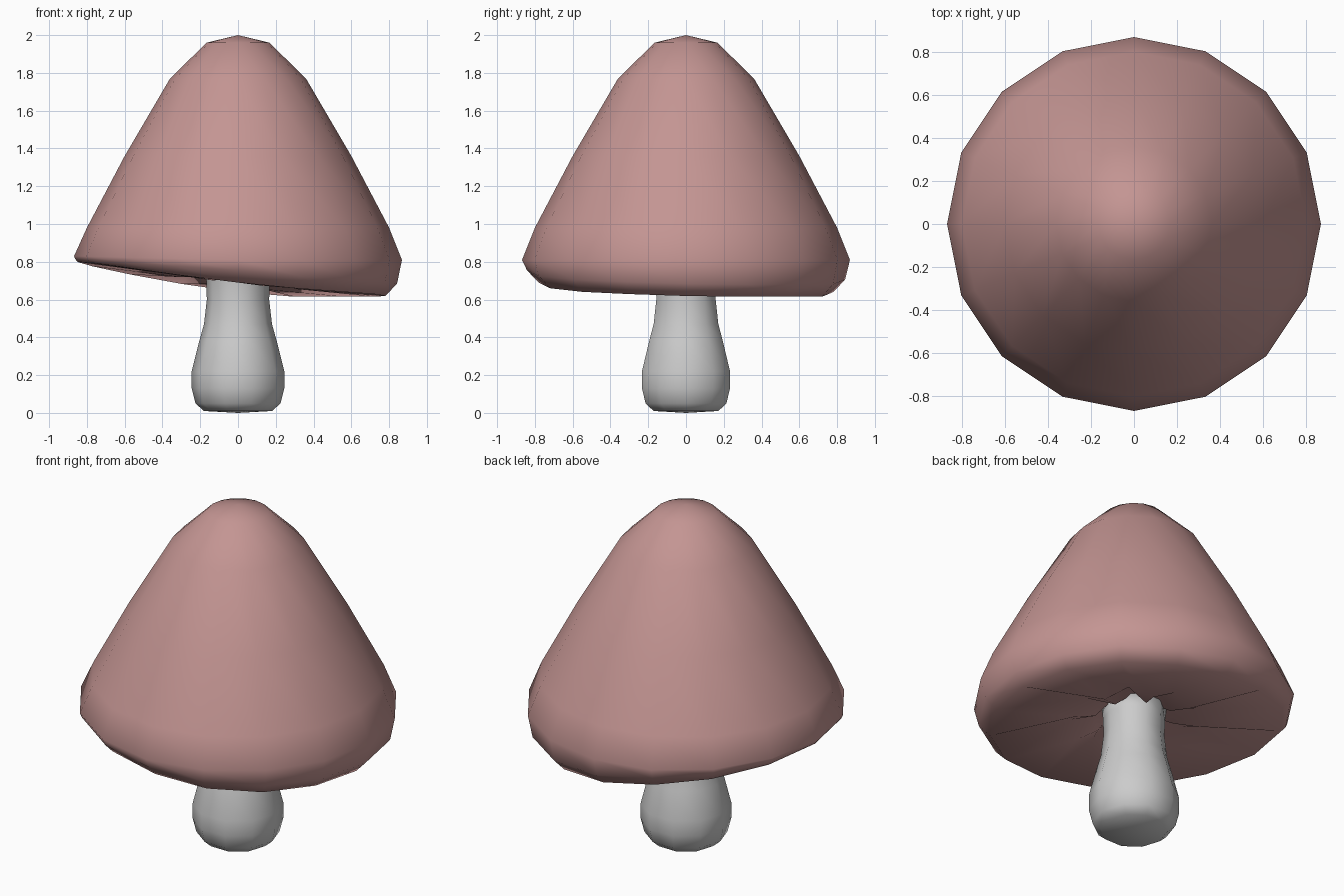
import bpy, bmesh
from math import sin, cos, pi

if "Cube" in bpy.data.objects:
    bpy.data.objects.remove(bpy.data.objects["Cube"])


def loft(name, sides, rings, top=None, bottom=None):
    """Skin rings given as functions angle, index -> (radius, z), from the top down."""
    bm = bmesh.new()
    loops = []
    for ring in rings:
        loop = []
        for i in range(sides):
            a = 2 * pi * i / sides
            r, z = ring(a, i)
            loop.append(bm.verts.new((r * cos(a), r * sin(a), z)))
        loops.append(loop)
    for up, low in zip(loops, loops[1:]):
        for i in range(sides):
            j = (i + 1) % sides
            bm.faces.new((up[i], low[i], low[j], up[j]))
    for z, loop in ((top, loops[0]), (bottom, loops[-1])):
        if z is not None:
            tip = bm.verts.new((0, 0, z))
            for i in range(sides):
                bm.faces.new((tip, loop[i], loop[(i + 1) % sides]))
    bmesh.ops.recalc_face_normals(bm, faces=bm.faces[:])
    for f in bm.faces:
        f.smooth = True
    mesh = bpy.data.meshes.new(name)
    bm.to_mesh(mesh)
    bm.free()
    obj = bpy.data.objects.new(name, mesh)
    bpy.context.collection.objects.link(obj)
    return obj


def plain(r, z):
    return lambda a, i: (r, z)


# Uneven rim: lowest on the right, highest on the left
def rim_z(a):
    return max(0.615, 0.687 - 0.09 * cos(a) + 0.022 * cos(2 * a) - 0.025 * sin(a))


def lift(a):
    return max(0, (rim_z(a) - 0.69) / 0.11)


def widest(a, i):
    return 0.868, 0.81 + 0.02 * lift(a)


def lower_edge(a, i):
    return 0.842 + 0.02 * lift(a), rim_z(a) + 0.065 - 0.05 * lift(a)


def rim(a, i):
    return 0.78 + 0.07 * lift(a), rim_z(a)


# Underside with a radial crease at every second vertex
def gills(r, lobe, crease, tilt):
    return lambda a, i: (r, (lobe if i % 2 else crease) + tilt * (rim_z(a) - 0.69))


# Cap
cap = loft("mushroom_cap", 16, [
    plain(0.166, 1.96), plain(0.36, 1.77), plain(0.60, 1.36), plain(0.80, 0.98),
    widest, lower_edge, rim,
    gills(0.34, 0.685, 0.74, 0.4), gills(0.22, 0.70, 0.79, 0.2),
    plain(0.15, 0.77)], top=2.0, bottom=0.79)
mat = bpy.data.materials.new("cap_mauve")
mat.diffuse_color = (0.55, 0.30, 0.29, 1)
mat.use_nodes = True
mat.node_tree.nodes["Principled BSDF"].inputs["Base Color"].default_value = mat.diffuse_color
cap.data.materials.append(mat)

# Stem
loft("mushroom_stem", 10, [plain(r, z) for r, z in [
    (0.175, 0.77), (0.168, 0.70), (0.165, 0.60), (0.18, 0.47), (0.205, 0.38),
    (0.245, 0.22), (0.245, 0.13), (0.225, 0.05), (0.18, 0.01)]],
    top=0.77, bottom=0.0)
